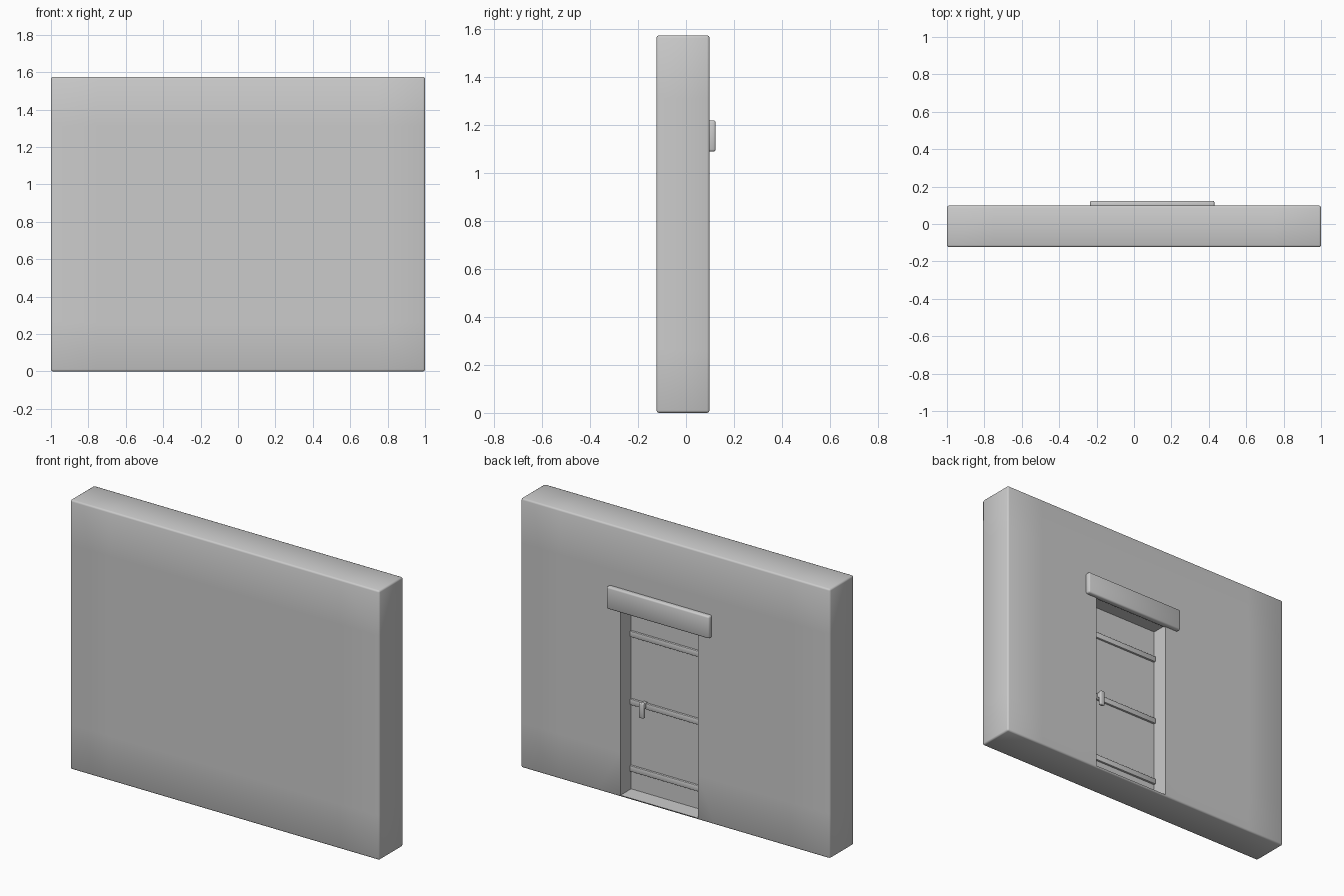
import bpy
import bmesh
from math import radians
from mathutils import Vector

old = bpy.data.objects.get("Cube")
if old:
    bpy.data.objects.remove(old, do_unlink=True)

# Single plaster colour
grey = bpy.data.materials.new("plaster_grey")
grey.use_nodes = True
colour = (0.6, 0.6, 0.6, 1.0)
grey.diffuse_color = colour
grey.node_tree.nodes["Principled BSDF"].inputs["Base Color"].default_value = colour


def box(name, xs, ys, zs, bevel=0.0, cuts=(1, 1, 1)):
    """Box between the given limits, cut into cells, with rounded edges."""
    bm = bmesh.new()
    bmesh.ops.create_cube(bm, size=1)
    limits = (xs, ys, zs)
    for v in bm.verts:
        v.co = [(a + b) / 2 + c * (b - a) for c, (a, b) in zip(v.co, limits)]
    for axis, count in enumerate(cuts):
        low, high = limits[axis]
        normal = Vector((axis == 0, axis == 1, axis == 2))
        for i in range(1, count):
            bmesh.ops.bisect_plane(
                bm, geom=bm.verts[:] + bm.edges[:] + bm.faces[:],
                plane_co=normal * (low + (high - low) * i / count),
                plane_no=normal)
    if bevel:
        corners = [e for e in bm.edges if e.calc_face_angle(0) > 1]
        bmesh.ops.bevel(bm, geom=corners, offset=bevel, segments=2,
                        profile=0.5, affect='EDGES', clamp_overlap=True)
    bmesh.ops.recalc_face_normals(bm, faces=bm.faces[:])
    mesh = bpy.data.meshes.new(name)
    bm.to_mesh(mesh)
    bm.free()
    mesh.materials.append(grey)
    obj = bpy.data.objects.new(name, mesh)
    bpy.context.collection.objects.link(obj)
    return obj


def select(obj):
    bpy.ops.object.select_all(action='DESELECT')
    obj.select_set(True)
    bpy.context.view_layer.objects.active = obj


def smooth(obj):
    select(obj)
    bpy.ops.object.shade_smooth_by_angle(angle=radians(50))


# Doorway limits
left, right = 0.355, -0.147
door_y, back_y = 0.0, 0.098

# Wall slab with a recessed doorway in its back
wall = box("wall", (-1, 1), (-0.123, back_y), (0, 1.575), 0.01, (8, 1, 6))
cutter = box("doorway_cutter", (right, left), (door_y, 0.3), (0.01, 1.1))
recess = wall.modifiers.new("doorway", 'BOOLEAN')
recess.operation = 'DIFFERENCE'
recess.solver = 'EXACT'
recess.object = cutter
select(wall)
bpy.ops.object.modifier_apply(modifier=recess.name)
bpy.data.objects.remove(cutter, do_unlink=True)
smooth(wall)

# Lintel over the doorway
smooth(box("lintel", (-0.235, 0.43), (0.085, 0.124), (1.09, 1.22), 0.009))

# Three rails across the door
for label, z in (("lower", 0.133), ("middle", 0.523), ("upper", 0.92)):
    smooth(box(label + "_door_rail", (right, left), (door_y - 0.01, door_y + 0.012),
               (z - 0.017, z + 0.017), 0.003))

# Door handle: hanging grip and the stem that holds it
smooth(box("handle_grip", (0.247, 0.277), (0.022, 0.043), (0.463, 0.55), 0.004))
smooth(box("handle_stem", (0.25, 0.274), (door_y - 0.01, 0.03), (0.515, 0.546), 0.003))
